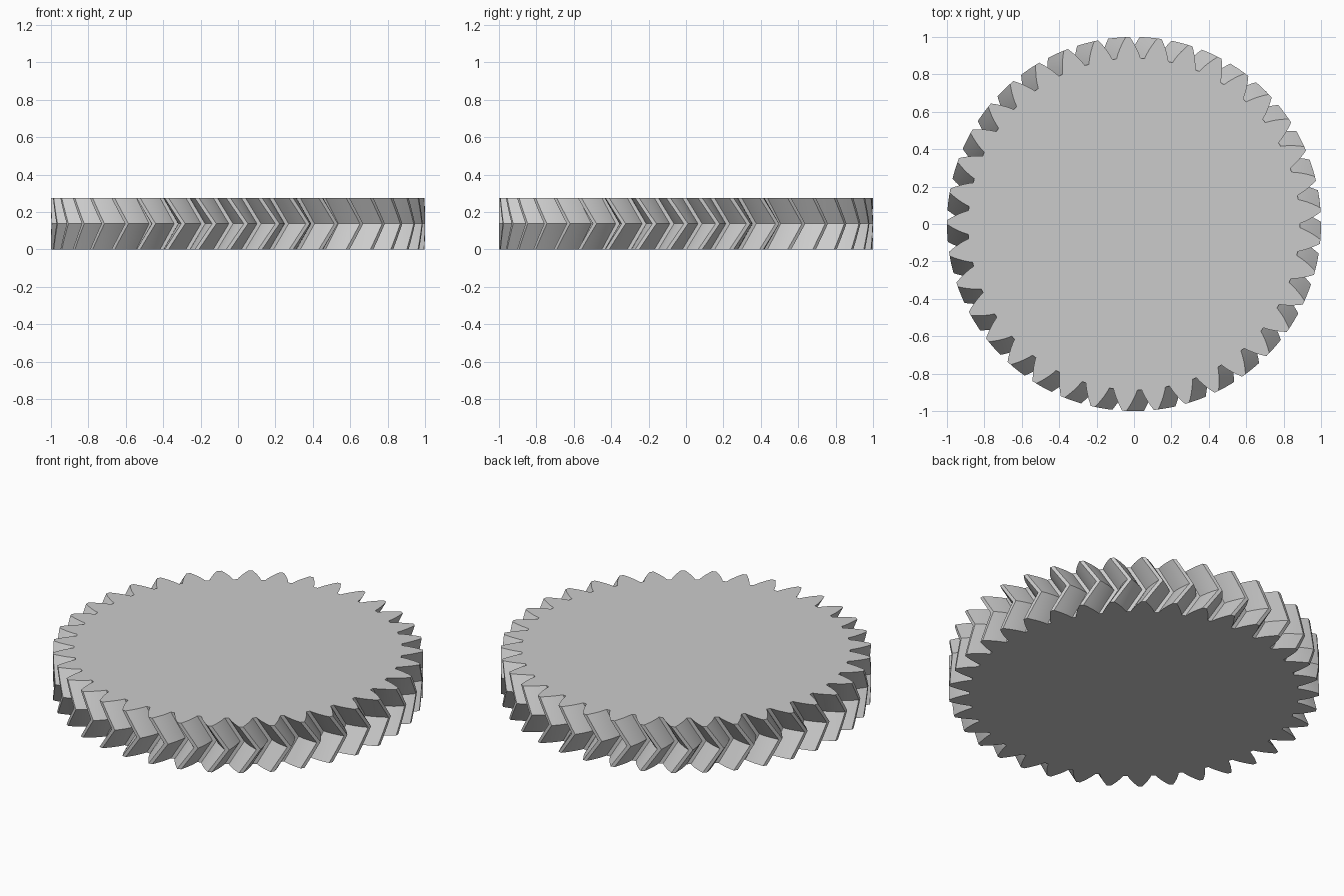
import bpy
import bmesh
from math import acos, cos, sin, tan, pi, radians

cube = bpy.data.objects.get("Cube")
if cube:
    bpy.data.objects.remove(cube, do_unlink=True)

TEETH = 37
HEIGHT = 0.275
TIP_RADIUS = 1.0
MODULE = 2 * TIP_RADIUS / (TEETH + 2)
PITCH_RADIUS = MODULE * TEETH / 2
ROOT_RADIUS = PITCH_RADIUS - 1.2 * MODULE
PRESSURE = radians(28)
BASE_RADIUS = PITCH_RADIUS * cos(PRESSURE)
TWIST = radians(200 / TEETH)      # turn of each half of the herringbone
FLANK_STEPS = 5
SLICES = 4                        # layers in each half


def involute(angle):
    return tan(angle) - angle


def half_tooth_angle(radius):
    """Half the angular tooth thickness at a radius."""
    roll = acos(BASE_RADIUS / radius)
    return pi / (2 * TEETH) + involute(PRESSURE) - involute(roll)


def gear_outline():
    """Counter-clockwise (radius, angle) outline of the whole gear."""
    radii = [ROOT_RADIUS + (TIP_RADIUS - ROOT_RADIUS) * i / FLANK_STEPS
             for i in range(FLANK_STEPS + 1)]
    rising = [(r, -half_tooth_angle(r)) for r in radii]
    tooth = rising + [(r, -a) for r, a in reversed(rising)]
    return [(r, a + 2 * pi * t / TEETH) for t in range(TEETH) for r, a in tooth]


# Stack twisted outlines: the teeth lead furthest at mid height
bm = bmesh.new()
outline = gear_outline()
rings = []
for k in range(2 * SLICES + 1):
    turn = -TWIST * abs(k - SLICES) / SLICES
    z = HEIGHT * k / (2 * SLICES)
    rings.append([bm.verts.new((r * cos(a + turn), r * sin(a + turn), z))
                  for r, a in outline])

# Tooth walls
count = len(outline)
for low, high in zip(rings, rings[1:]):
    for i in range(count):
        j = (i + 1) % count
        bm.faces.new((low[i], low[j], high[j], high[i]))

# Flat discs closing both ends
bm.faces.new(rings[-1])
bm.faces.new(list(reversed(rings[0])))

mesh = bpy.data.meshes.new("herringbone_gear")
bm.to_mesh(mesh)
bm.free()
gear = bpy.data.objects.new("herringbone_gear", mesh)
bpy.context.collection.objects.link(gear)

# Plain grey
grey = bpy.data.materials.new("light_grey")
grey.use_nodes = True
colour = (0.6, 0.6, 0.6, 1)
grey.diffuse_color = colour
grey.node_tree.nodes["Principled BSDF"].inputs["Base Color"].default_value = colour
mesh.materials.append(grey)

# Smooth flanks with crisp edges
bpy.ops.object.select_all(action='DESELECT')
gear.select_set(True)
bpy.context.view_layer.objects.active = gear
bpy.ops.object.shade_smooth_by_angle(angle=radians(25))
